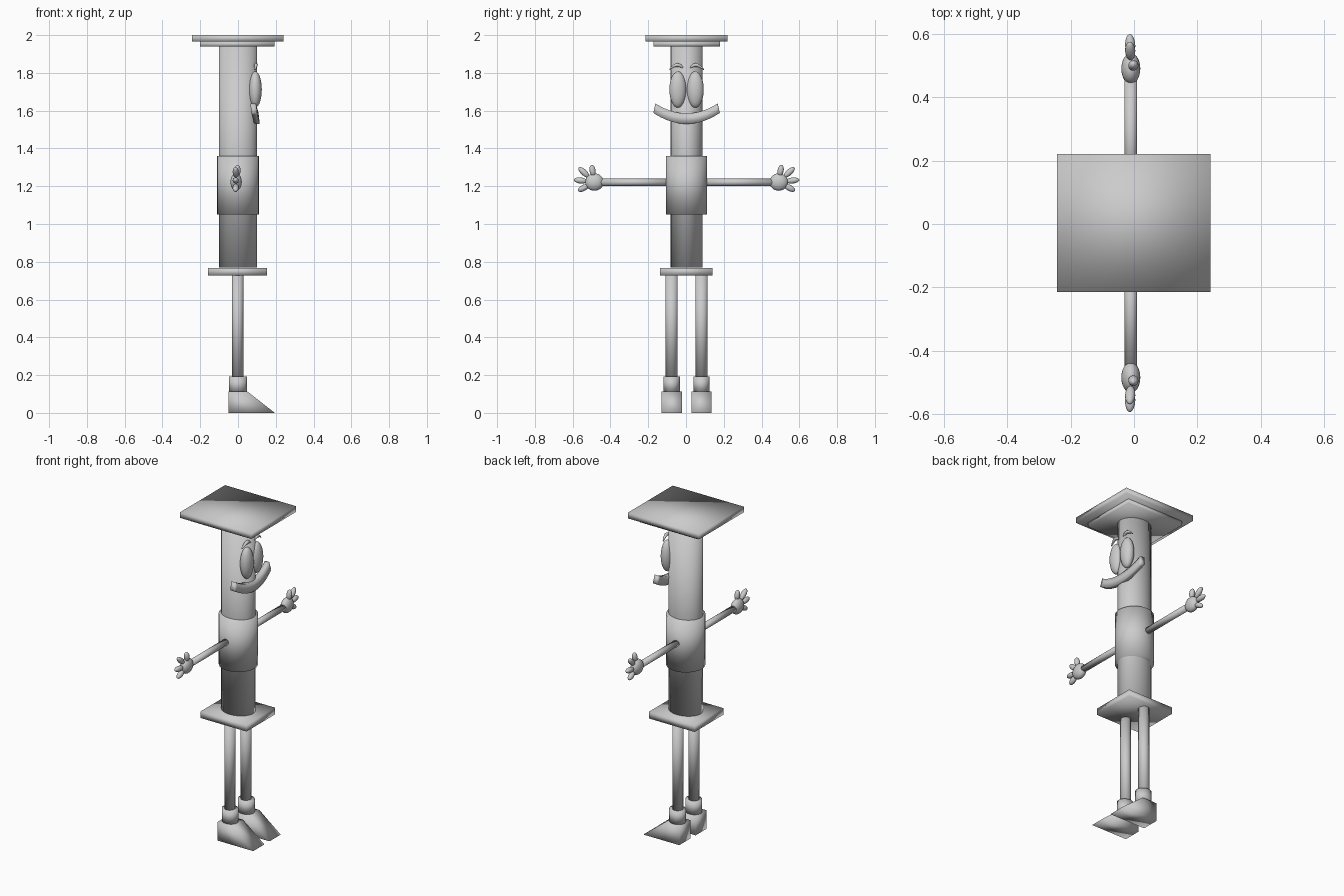
import bpy, bmesh, math
from mathutils import Vector, Matrix

cube = bpy.data.objects.get("Cube")
if cube:
    bpy.data.objects.remove(cube, do_unlink=True)

grey = bpy.data.materials.new("light grey")
grey.use_nodes = True
COLOUR = (0.6, 0.6, 0.6, 1)
grey.diffuse_color = COLOUR
grey.node_tree.nodes["Principled BSDF"].inputs["Base Color"].default_value = COLOUR

MID = 0.003  # the figure's mirror plane in y


def finish(name, bm):
    bmesh.ops.recalc_face_normals(bm, faces=bm.faces)
    for f in bm.faces:
        f.smooth = True
    mesh = bpy.data.meshes.new(name)
    bm.to_mesh(mesh)
    bm.free()
    mesh.materials.append(grey)
    ob = bpy.data.objects.new(name, mesh)
    bpy.context.collection.objects.link(ob)
    return ob


def box(name, lo, hi):
    lo, hi = Vector(lo), Vector(hi)
    bm = bmesh.new()
    bmesh.ops.create_cube(bm, size=1, matrix=Matrix.Translation((lo + hi) / 2) @ Matrix.Diagonal((*(hi - lo), 1)))
    return finish(name, bm)


def cylinder(name, centre, rx, ry, length, rot=Matrix()):
    bm = bmesh.new()
    bmesh.ops.create_cone(bm, cap_ends=True, segments=32, radius1=1, radius2=1, depth=1,
                          matrix=Matrix.Translation(centre) @ rot @ Matrix.Diagonal((rx, ry, length, 1)))
    return finish(name, bm)


def add_ball(bm, centre, radii, rot=Matrix()):
    bmesh.ops.create_uvsphere(bm, u_segments=24, v_segments=14, radius=1,
                              matrix=Matrix.Translation(centre) @ rot @ Matrix.Diagonal((*radii, 1)))


def sweep(name, rings):
    """Skin a row of equal-sized rings and cap both ends."""
    bm = bmesh.new()
    rows = [[bm.verts.new(p) for p in ring] for ring in rings]
    n = len(rows[0])
    for a, b in zip(rows, rows[1:]):
        for i in range(n):
            bm.faces.new((a[i], a[(i + 1) % n], b[(i + 1) % n], b[i]))
    bm.faces.new(rows[0])
    bm.faces.new(rows[-1])
    return finish(name, bm)


# hat, trunk and hip plate
box("hat_top", (-0.243, -0.215, 1.965), (0.241, 0.221, 2.0))
box("hat_rim", (-0.2, -0.172, 1.94), (0.192, 0.18, 1.965))
cylinder("trunk", (0, MID, 1.355), 0.101, 0.084, 1.17)
cylinder("chest_band", (0, MID, 1.205), 0.11, 0.109, 0.312)
box("hip_plate", (-0.158, -0.137, 0.727), (0.154, 0.141, 0.768))

# limbs, eyes and brows on both sides
for side, s in (("front", -1), ("back", 1)):
    def at(x, u, z):
        return Vector((x, MID + s * u, z))

    cylinder(side + "_leg", at(-0.002, 0.079, 0.46), 0.03, 0.032, 0.56)
    cylinder(side + "_ankle", at(0, 0.079, 0.15), 0.048, 0.043, 0.085)

    # wedge shoe
    shoe = ((-0.05, 0), (0.195, 0), (0.05, 0.113), (-0.05, 0.113))
    sweep(side + "_shoe", [[at(x, u, z) for x, z in shoe] for u in (0.025, 0.133)])

    # arm and hand
    cylinder(side + "_arm", at(-0.01, 0.27, 1.221), 0.02, 0.019, 0.38, Matrix.Rotation(math.pi / 2, 4, "X"))
    bm = bmesh.new()
    add_ball(bm, at(-0.01, 0.488, 1.222), (0.03, 0.049, 0.046))
    for x, du, dz in ((-0.016, 0.108, 0.012), (-0.016, 0.082, 0.076), (-0.016, 0.085, -0.046), (0, 0.015, 0.09)):
        tip = Vector((x * 0.3, s * du, dz))
        middle = at(-0.012 if x else -0.002, 0.488 + du * 0.68, 1.222 + dz * 0.68)
        add_ball(bm, middle, (0.016, 0.016, tip.length * 0.33), tip.to_track_quat("Z", "X").to_matrix().to_4x4())
    finish(side + "_hand", bm)

    bm = bmesh.new()
    add_ball(bm, at(0.091, 0.046, 1.712), (0.035, 0.045, 0.096))
    finish(side + "_eye", bm)

    # arched, tapering brow
    rings = []
    for i in range(13):
        t = i / 12
        r = 0.004 + 0.006 * math.sin(math.pi * t)
        c = at(0.089 + 0.006 * math.sin(math.pi * t), 0.006 + 0.085 * t, 1.818 + 0.024 * math.sin(math.pi * t))
        rings.append([c + Vector((r * math.cos(a), 0, r * math.sin(a)))
                      for a in (k * math.tau / 10 for k in range(10))])
    sweep(side + "_brow", rings)

# curved smile bar, bowed a little forward
rings = []
for i in range(25):
    t = i / 12 - 1
    bow = 1 - t * t
    x = 0.065 + 0.014 * bow
    top = Vector((x, MID + 0.165 * t, 1.638 - 0.052 * bow))
    low = Vector((x + 0.006, MID + 0.176 * t, 1.588 - 0.058 * bow))
    depth = Vector((0.03, 0, 0))
    rings.append([top, top + depth, low + depth, low])
sweep("smile", rings)
bpy.ops.object.select_all(action="DESELECT")
